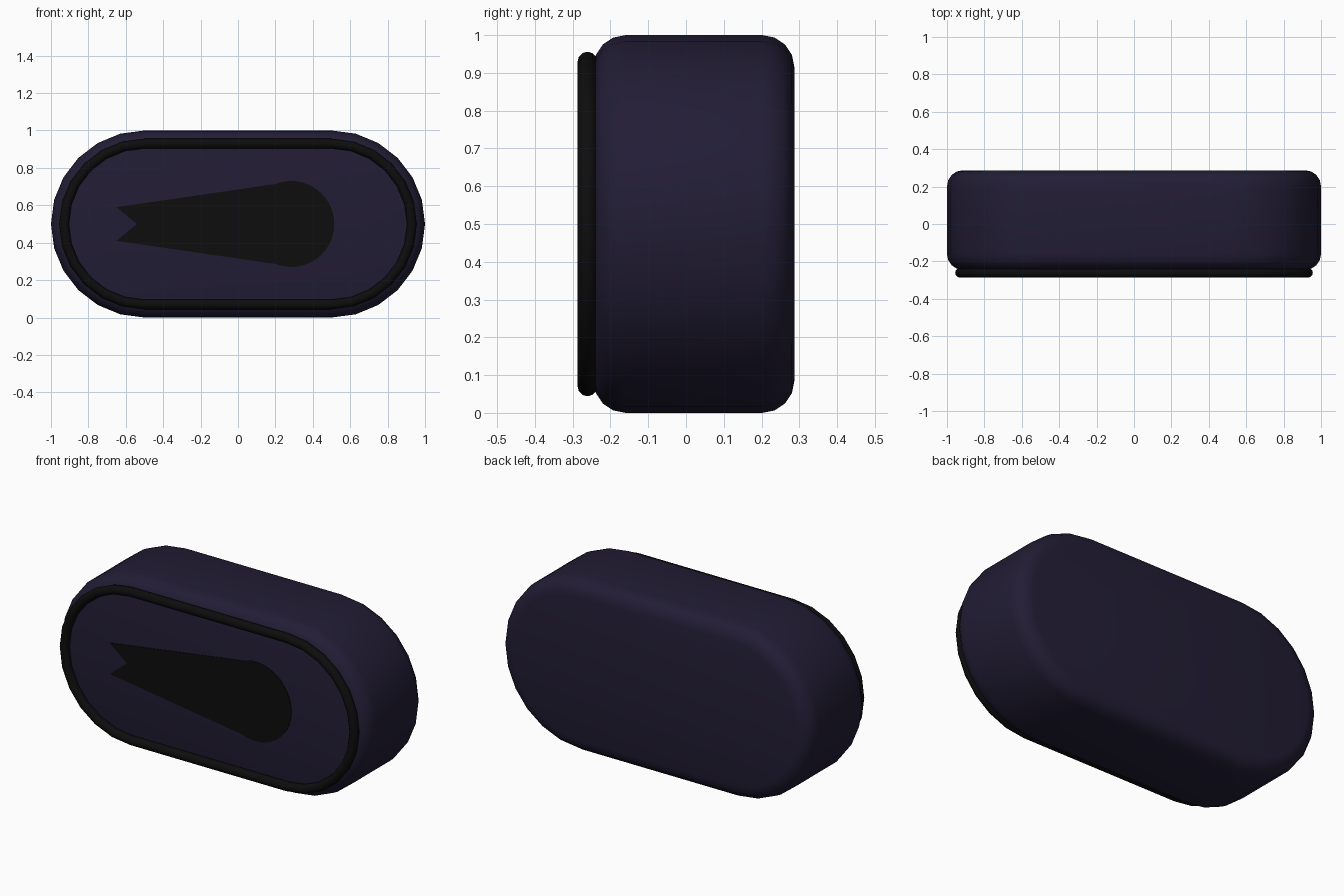
import bpy, bmesh
from math import sin, cos, pi, radians

if "Cube" in bpy.data.objects:
    bpy.data.objects.remove(bpy.data.objects["Cube"])


def material(name, rgb):
    m = bpy.data.materials.new(name)
    m.diffuse_color = (*rgb, 1)
    m.use_nodes = True
    m.node_tree.nodes["Principled BSDF"].inputs["Base Color"].default_value = m.diffuse_color
    return m


def stadium(r, y):
    # Pill outline: straight runs between x = -0.5 and 0.5, 12-sided round ends
    right = [(0.5 + r * cos(a), y, 0.5 + r * sin(a))
             for a in (-pi / 2 + pi * i / 12 for i in range(13))]
    return right + [(-x, y, 1 - z) for x, y, z in right]


def loft(name, loops, mat, caps=True, closed=False):
    # Skin a list of equal-length loops
    bm = bmesh.new()
    rows = [[bm.verts.new(p) for p in loop] for loop in loops]
    pairs = list(zip(rows, rows[1:]))
    if closed:
        pairs.append((rows[-1], rows[0]))
    for a, b in pairs:
        for i in range(len(a)):
            j = (i + 1) % len(a)
            bm.faces.new((a[i], a[j], b[j], b[i]))
    if caps:
        bm.faces.new(rows[0][::-1])
        bm.faces.new(rows[-1])
    bmesh.ops.recalc_face_normals(bm, faces=bm.faces[:])
    mesh = bpy.data.meshes.new(name)
    bm.to_mesh(mesh)
    bm.free()
    mesh.materials.append(mat)
    ob = bpy.data.objects.new(name, mesh)
    bpy.context.collection.objects.link(ob)
    bpy.ops.object.select_all(action='DESELECT')
    ob.select_set(True)
    bpy.context.view_layer.objects.active = ob
    bpy.ops.object.shade_smooth_by_angle(angle=radians(35))
    return ob


navy = material("dark_navy", (0.016, 0.012, 0.035))
black = material("black", (0.004, 0.004, 0.004))

# Body: pill block with rounded front and back rims
FRONT, BACK, B = -0.245, 0.287, 0.085
arc = [pi / 2 * i / 4 for i in range(5)]
profile = [(0.5 - B + B * sin(a), FRONT + B - B * cos(a)) for a in arc]
profile += [(0.5 - B + B * cos(a), BACK - B + B * sin(a)) for a in arc]
loft("body", [stadium(r, y) for r, y in profile], navy)

# Raised round bead around the front face
T = 0.026
loft("front_rim", [stadium(0.43 + T * cos(2 * pi * i / 12), -0.261 + T * sin(2 * pi * i / 12))
                   for i in range(12)], black, caps=False, closed=True)

# Flat inlay: round head with a tapering, notched tail
start = radians(111.7)
outline = [(0.285 + 0.23 * cos(a), 0.5 + 0.23 * sin(a))
           for a in (start - 2 * start * i / 24 for i in range(25))]
outline += [(-0.65, 0.41), (-0.54, 0.5), (-0.65, 0.59)]
loft("front_inlay", [[(x, y, z) for x, z in outline] for y in (-0.24, -0.249)], black)
